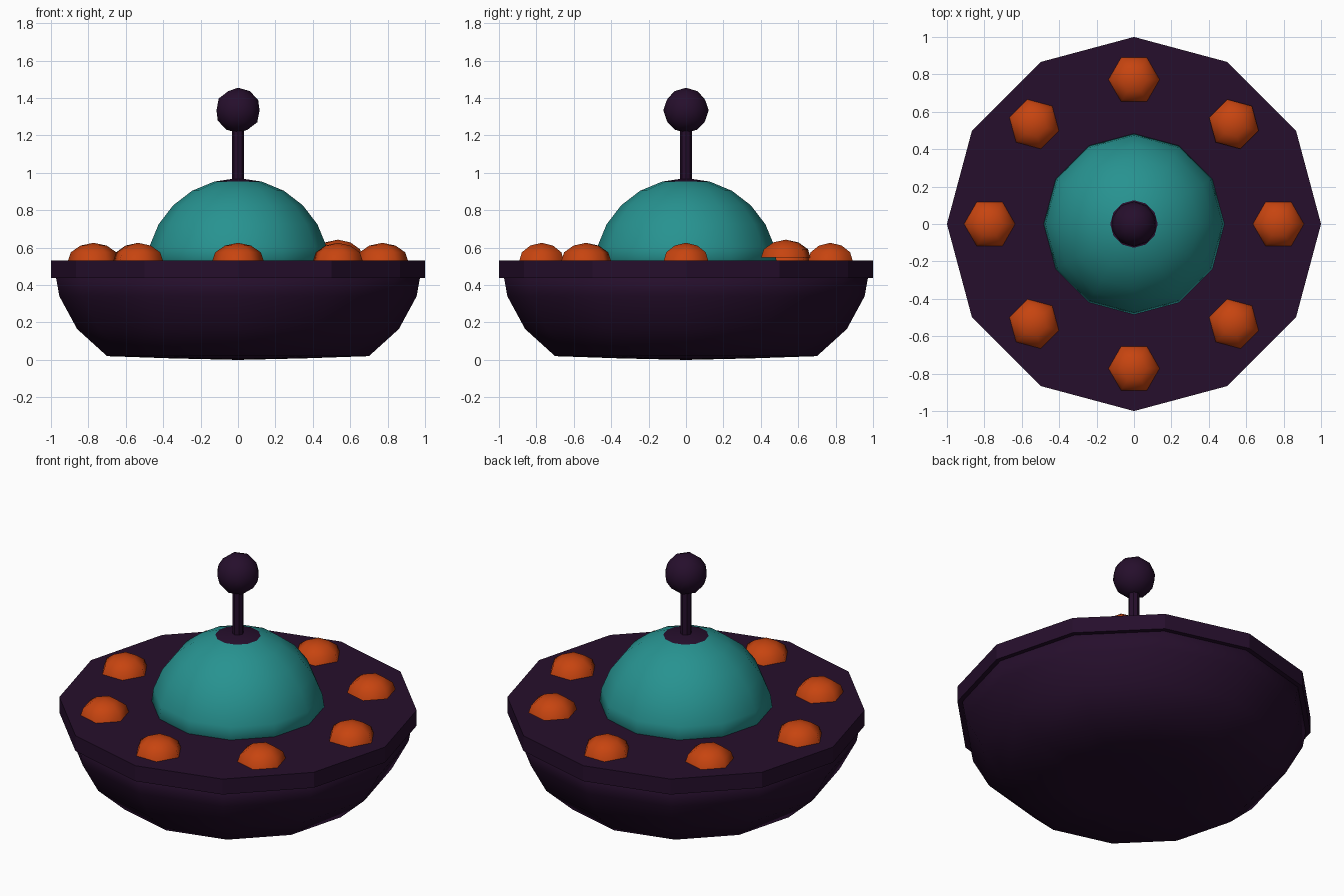
import bpy, bmesh
from math import sin, cos, pi, radians
from mathutils import Matrix

cube = bpy.data.objects.get("Cube")
if cube:
    bpy.data.objects.remove(cube, do_unlink=True)


def make_material(name, rgb):
    mat = bpy.data.materials.new(name)
    mat.use_nodes = True
    color = (*rgb, 1)
    mat.diffuse_color = color
    mat.node_tree.nodes["Principled BSDF"].inputs["Base Color"].default_value = color
    return mat


purple = make_material("dark purple", (0.019, 0.0045, 0.025))
teal = make_material("teal", (0.02, 0.29, 0.28))
orange = make_material("orange", (0.57, 0.058, 0.005))


def finish(bm, name, mats, smooth):
    bmesh.ops.recalc_face_normals(bm, faces=bm.faces)
    mesh = bpy.data.meshes.new(name)
    for face in bm.faces:
        face.smooth = smooth
    bm.to_mesh(mesh)
    bm.free()
    for mat in mats:
        mesh.materials.append(mat)
    obj = bpy.data.objects.new(name, mesh)
    bpy.context.collection.objects.link(obj)
    return obj


def lathe(name, profile, sides, mats, smooth=True, cap_above=None):
    """Turn a (radius, z) profile about z; faces above cap_above take the second material."""
    bm = bmesh.new()
    rings = []
    for r, z in profile:
        count = sides if r > 0 else 1
        rings.append([bm.verts.new((r * cos(2 * pi * i / sides), r * sin(2 * pi * i / sides), z))
                      for i in range(count)])
    for low, high in zip(rings, rings[1:]):
        for i in range(sides):
            j = (i + 1) % sides
            corners = [low[i % len(low)], low[j % len(low)], high[j % len(high)], high[i % len(high)]]
            bm.faces.new(list(dict.fromkeys(corners)))
    for ring in (rings[0], rings[-1]):
        if len(ring) > 1:
            bm.faces.new(ring)
    if cap_above is not None:
        for face in bm.faces:
            if face.calc_center_median().z > cap_above:
                face.material_index = 1
    return finish(bm, name, mats, smooth)


# Faceted bowl hull and overhanging rim
lathe("hull", [(0, 0), (0.35, 0.008), (0.70, 0.02), (0.86, 0.165), (0.955, 0.34), (0.98, 0.48)],
      12, [purple])
lathe("rim", [(1, 0.437), (1, 0.532)], 12, [purple], smooth=False)

# Dome with a dark crown around the antenna
dome_profile = [(0.49 * cos(radians(a)), 0.48 + 0.49 * sin(radians(a))) for a in range(0, 90, 15)]
lathe("dome", dome_profile + [(0, 0.972)], 12, [teal, purple], cap_above=0.955)

# Antenna stem and ball
lathe("antenna_stem", [(0.032, 0.94), (0.032, 1.24)], 8, [purple], smooth=False)
bm = bmesh.new()
bmesh.ops.create_icosphere(bm, subdivisions=2, radius=0.121, matrix=Matrix.Translation((0, 0, 1.334)))
finish(bm, "antenna_ball", [purple], True)

# Ring of domed lights; one sits slightly proud of the rim
for k in range(8):
    angle = k * pi / 4
    lamp = lathe(f"light_{k + 1}", [(0.137, 0), (0.122, 0.044), (0.07, 0.08), (0, 0.095)], 6, [orange])
    lamp.location = (0.772 * cos(angle), 0.772 * sin(angle), 0.548 if k == 1 else 0.531)
    if k % 2:
        lamp.location.x *= 0.978
        lamp.location.y *= 0.978
        lamp.rotation_euler.z = pi / 4

# Keep the flat bases of the lights crisp
bpy.ops.object.select_all(action="DESELECT")
for obj in bpy.context.collection.objects:
    if obj.name.startswith("light_"):
        obj.select_set(True)
        bpy.context.view_layer.objects.active = obj
bpy.ops.object.shade_smooth_by_angle(angle=radians(65))
